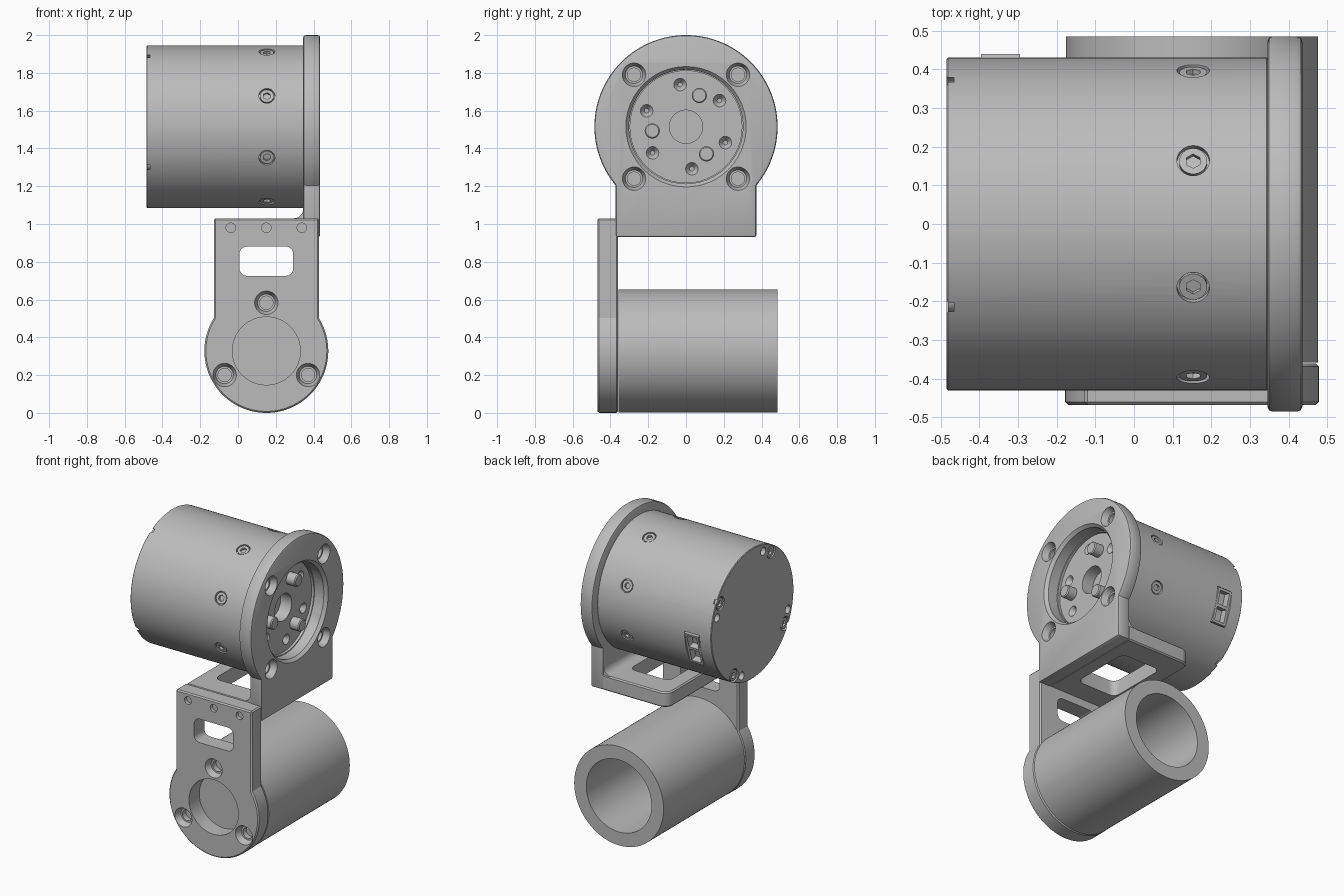
import bpy, bmesh
from math import sin, cos, asin, pi, radians, sqrt
from mathutils import Vector, Matrix

cube = bpy.data.objects.get("Cube")
if cube:
    bpy.data.objects.remove(cube, do_unlink=True)

grey = bpy.data.materials.new("grey_metal")
grey.use_nodes = True
GREY = (0.5, 0.5, 0.5, 1)
grey.diffuse_color = GREY
grey.node_tree.nodes["Principled BSDF"].inputs["Base Color"].default_value = GREY

parts = []
X, Y, Z = Vector((1, 0, 0)), Vector((0, 1, 0)), Vector((0, 0, 1))
MOTOR_Z, TUBE_X, TUBE_Z = 1.515, 0.15, 0.328


def make(name, bm, keep=True):
    bmesh.ops.recalc_face_normals(bm, faces=bm.faces)
    mesh = bpy.data.meshes.new(name)
    bm.to_mesh(mesh)
    bm.free()
    mesh.materials.append(grey)
    ob = bpy.data.objects.new(name, mesh)
    bpy.context.collection.objects.link(ob)
    if keep:
        parts.append(ob)
    else:
        ob.hide_render = True
    return ob


def rod(name, a, b, r1, r2=None, segs=48, keep=True):
    """Cylinder or cone from point a to point b."""
    a, b = Vector(a), Vector(b)
    d = b - a
    bm = bmesh.new()
    m = Matrix.Translation((a + b) / 2) @ d.to_track_quat('Z', 'Y').to_matrix().to_4x4()
    bmesh.ops.create_cone(bm, cap_ends=True, segments=segs, radius1=r1,
                          radius2=r1 if r2 is None else r2, depth=d.length, matrix=m)
    return make(name, bm, keep)


def slab(name, outline, origin, u, v, thick, keep=True):
    """Outline in the u, v plane, extruded along u x v."""
    bm = bmesh.new()
    face = bm.faces.new([bm.verts.new(origin + u * p + v * q) for p, q in outline])
    ext = bmesh.ops.extrude_face_region(bm, geom=[face])
    bmesh.ops.translate(bm, vec=u.cross(v) * thick,
                        verts=[g for g in ext["geom"] if isinstance(g, bmesh.types.BMVert)])
    return make(name, bm, keep)


def bake(ob):
    dg = bpy.context.evaluated_depsgraph_get()
    mesh = bpy.data.meshes.new_from_object(ob.evaluated_get(dg))
    ob.modifiers.clear()
    ob.data = mesh


def cut(ob, *cutters):
    for c in cutters:
        mod = ob.modifiers.new("cut", 'BOOLEAN')
        mod.operation, mod.solver, mod.object = 'DIFFERENCE', 'EXACT', c
        bake(ob)
        bpy.data.objects.remove(c, do_unlink=True)


def chamfer(ob, width, segs=1):
    mod = ob.modifiers.new("chamfer", 'BEVEL')
    mod.width, mod.segments = width, segs
    mod.limit_method, mod.angle_limit = 'ANGLE', radians(60)
    bake(ob)


def drill(ob, a, b, r1, r2=None):
    cut(ob, rod("cutter", a, b, r1, r2, keep=False))


def countersink(ob, p, d):
    """Countersunk screw hole entering at p along d."""
    drill(ob, p - d * 0.005, p + d * 0.04, 0.064, 0.046)
    drill(ob, p, p + d * 0.075, 0.035)


def screw(name, top, d, r):
    """Screw head facing along d with a hexagonal socket."""
    head = rod(name, top - d * 0.03, top, r, segs=32)
    cut(head, rod("cutter", top - d * 0.015, top + d * 0.01, 0.02, segs=6, keep=False))


def head_outline(r, half, length, segs=96):
    """Round head with a straight tab reaching to -length."""
    a = asin(sqrt(r * r - half * half) / r)
    arc = [(r * cos(t), r * sin(t)) for t in
           (-a + (pi + 2 * a) * i / segs for i in range(segs + 1))]
    return arc + [(-half, -length), (half, -length)]


def rounded(w, h, radii):
    """Rectangle with a radius for each corner, from the +,+ corner round."""
    pts = []
    for k, (r, sx, sy) in enumerate(zip(radii, (1, -1, -1, 1), (1, 1, -1, -1))):
        for i in range(9 if r else 1):
            t = (k + i / 8) * pi / 2
            pts.append((sx * (w / 2 - r) + r * cos(t), sy * (h / 2 - r) + r * sin(t)))
    return pts


def around(x, r, deg):
    """Point at an angle around the motor axis."""
    return Vector((x, r * cos(radians(deg)), MOTOR_Z + r * sin(radians(deg))))


# Motor body with output face, end holes and connector slot
motor = rod("motor_body", around(-0.485, 0, 0), around(0.347, 0, 0), 0.43, segs=128)
chamfer(motor, 0.004)
drill(motor, around(0.33, 0, 0), around(0.4, 0, 0), 0.296)
drill(motor, around(0.25, 0, 0), around(0.4, 0, 0), 0.088)
for k in range(6):
    deg = 38 + 60 * k
    drill(motor, around(0.30, 0.225, deg), around(0.331, 0.225, deg), 0.012, 0.034)
for k in range(3):
    deg = 67 + 120 * k
    pin = rod("drive_pin", around(0.31, 0.18, deg), around(0.395, 0.18, deg), 0.04)
    chamfer(pin, 0.006)

# Side screws around the motor
for k in range(8):
    deg = 22.5 + 45 * k
    out = (around(0, 1, deg) - around(0, 0, deg)).normalized()
    drill(motor, around(0.153, 0.41, deg), around(0.153, 0.46, deg), 0.042)
    screw("side_screw", around(0.153, 0.425, deg), out, 0.036)

# End cap screws and locating holes
for k in range(4):
    deg = 30 + 90 * k
    drill(motor, around(-0.465, 0.388, deg), around(-0.5, 0.388, deg), 0.044)
    screw("end_screw", around(-0.481, 0.386, deg), -X, 0.036)
    drill(motor, around(-0.455, 0.385, deg - 13), around(-0.5, 0.385, deg - 13), 0.026)

# Connector housing with two sockets
tilt = radians(-16)
out, side = Vector((0, cos(tilt), sin(tilt))), Vector((0, -sin(tilt), cos(tilt)))
base = Vector((-0.345, 0, MOTOR_Z))
square = (0, 0, 0, 0)
cut(motor, slab("cutter", rounded(0.11, 0.23, square), base + out * 0.5, X, side, 0.14, False))
housing = slab("connector_housing", rounded(0.1, 0.22, square), base + out * 0.425, X, side, 0.07)
for s in (-1, 1):
    cut(housing, slab("cutter", rounded(0.07, 0.085, square),
                      base + out * 0.45 + side * s * 0.052, X, side, 0.07, False))

# Upright mounting plate
plate = slab("motor_plate", head_outline(0.485, 0.373, MOTOR_Z - 0.93),
             Vector((0.345, 0, MOTOR_Z)), Y, Z, 0.09)
chamfer(plate, 0.013, 2)
drill(plate, around(0.3, 0, 0), around(0.5, 0, 0), 0.302)
drill(plate, around(0.415, 0, 0), around(0.44, 0, 0), 0.302, 0.323)
for sy in (-1, 1):
    for sz in (-1, 1):
        countersink(plate, Vector((0.435, sy * 0.275, MOTOR_Z + sz * 0.275)), -X)

# Bracket floor with window, and its inner fillet
floor = slab("bracket_floor", rounded(0.48, 0.735, (0, 0.06, 0, 0)),
             Vector((0.115, 0.0025, 0.93)), X, Y, 0.1)
chamfer(floor, 0.008)
cut(floor, slab("cutter", rounded(0.29, 0.42, [0.045] * 4),
                Vector((0.12, 0, 0.85)), X, Y, 0.3, False))
fillet = [(0.05, 0), (0, 0)] + [(0.05 * sin(t), 0.05 - 0.05 * cos(t))
                                for t in (pi / 12 * i for i in range(1, 6))]
corner = [(0.01, -0.01), (0.01, 0.05)] + [(-0.05 + 0.05 * sin(t), 0.05 - 0.05 * cos(t))
                                         for t in (pi / 16 * i for i in range(8, -1, -1))]
slab("floor_fillet", corner + [(-0.05, -0.01)], Vector((0.345, 0.365, 1.03)), X, Z, 0.73)

# Front plate with round foot
foot = slab("front_plate", head_outline(0.328, 0.278, 1.03 - TUBE_Z),
            Vector((TUBE_X, -0.468, TUBE_Z)), X, -Z, 0.107)
chamfer(foot, 0.008)
drill(foot, (TUBE_X, -0.5, TUBE_Z), (TUBE_X, -0.3, TUBE_Z), 0.18)
cut(foot, slab("cutter", rounded(0.285, 0.155, [0.04] * 4),
               Vector((TUBE_X, -0.3, 0.803)), X, Z, 0.3, False))
for k in range(3):
    t = radians(90 + 120 * k)
    countersink(foot, Vector((TUBE_X + 0.255 * cos(t), -0.468, TUBE_Z + 0.255 * sin(t))), Y)
for k in (-1, 0, 1):
    x = TUBE_X + 0.188 * k
    drill(foot, (x, -0.5, 0.98), (x, -0.445, 0.98), 0.025)

# Hollow lower tube, closed at the front
tube = rod("lower_tube", (TUBE_X, -0.358, TUBE_Z), (TUBE_X, 0.485, TUBE_Z), 0.326, segs=128)
drill(tube, (TUBE_X, -0.33, TUBE_Z), (TUBE_X, 0.6, TUBE_Z), 0.238)

# Smooth shading with sharp edges kept
bpy.ops.object.select_all(action='DESELECT')
for ob in parts:
    ob.select_set(True)
bpy.context.view_layer.objects.active = parts[0]
bpy.ops.object.shade_smooth_by_angle(angle=radians(30))
